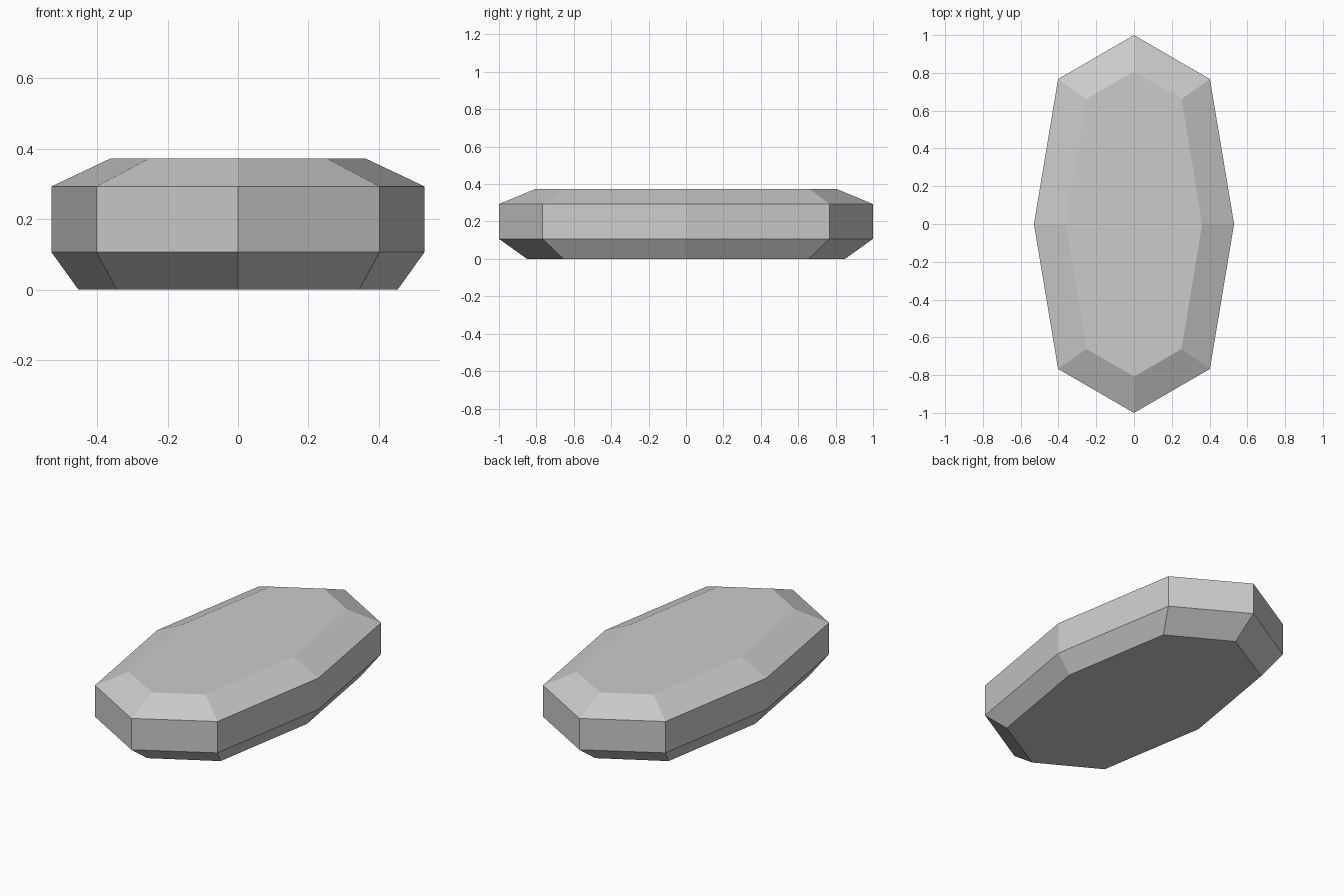
import bpy
import bmesh

cube = bpy.data.objects.get("Cube")
if cube:
    bpy.data.objects.remove(cube, do_unlink=True)

# Plain stone grey
grey = bpy.data.materials.new("stone_grey")
grey.use_nodes = True
colour = (0.6, 0.6, 0.6, 1)
grey.diffuse_color = colour
grey.node_tree.nodes["Principled BSDF"].inputs["Base Color"].default_value = colour


def outline(side, corner_x, corner_y, end):
    """Eight-sided elongated outline, counter-clockwise from the left side."""
    return [(side, 0), (corner_x, corner_y), (0, end), (-corner_x, corner_y),
            (-side, 0), (-corner_x, -corner_y), (0, -end), (corner_x, -corner_y)]


# Height and outline of each ring: base, lower girdle, upper girdle, top
girdle = (0.53, 0.402, 0.767, 1.0)
rings = [
    (0.0, (0.453, 0.344, 0.655, 0.85)),
    (0.107, girdle),
    (0.293, girdle),
    (0.373, (0.361, 0.252, 0.662, 0.807)),
]

# Faceted stone: stacked rings joined by flat facets
bm = bmesh.new()
loops = [[bm.verts.new((x, y, z)) for x, y in outline(*size)] for z, size in rings]
for low, high in zip(loops, loops[1:]):
    for i in range(8):
        j = (i + 1) % 8
        bm.faces.new((low[i], low[j], high[j], high[i]))
bm.faces.new(loops[0][::-1])
bm.faces.new(loops[-1])
bmesh.ops.recalc_face_normals(bm, faces=bm.faces)

mesh = bpy.data.meshes.new("faceted_stone")
bm.to_mesh(mesh)
bm.free()
mesh.materials.append(grey)
stone = bpy.data.objects.new("faceted_stone", mesh)
bpy.context.collection.objects.link(stone)
